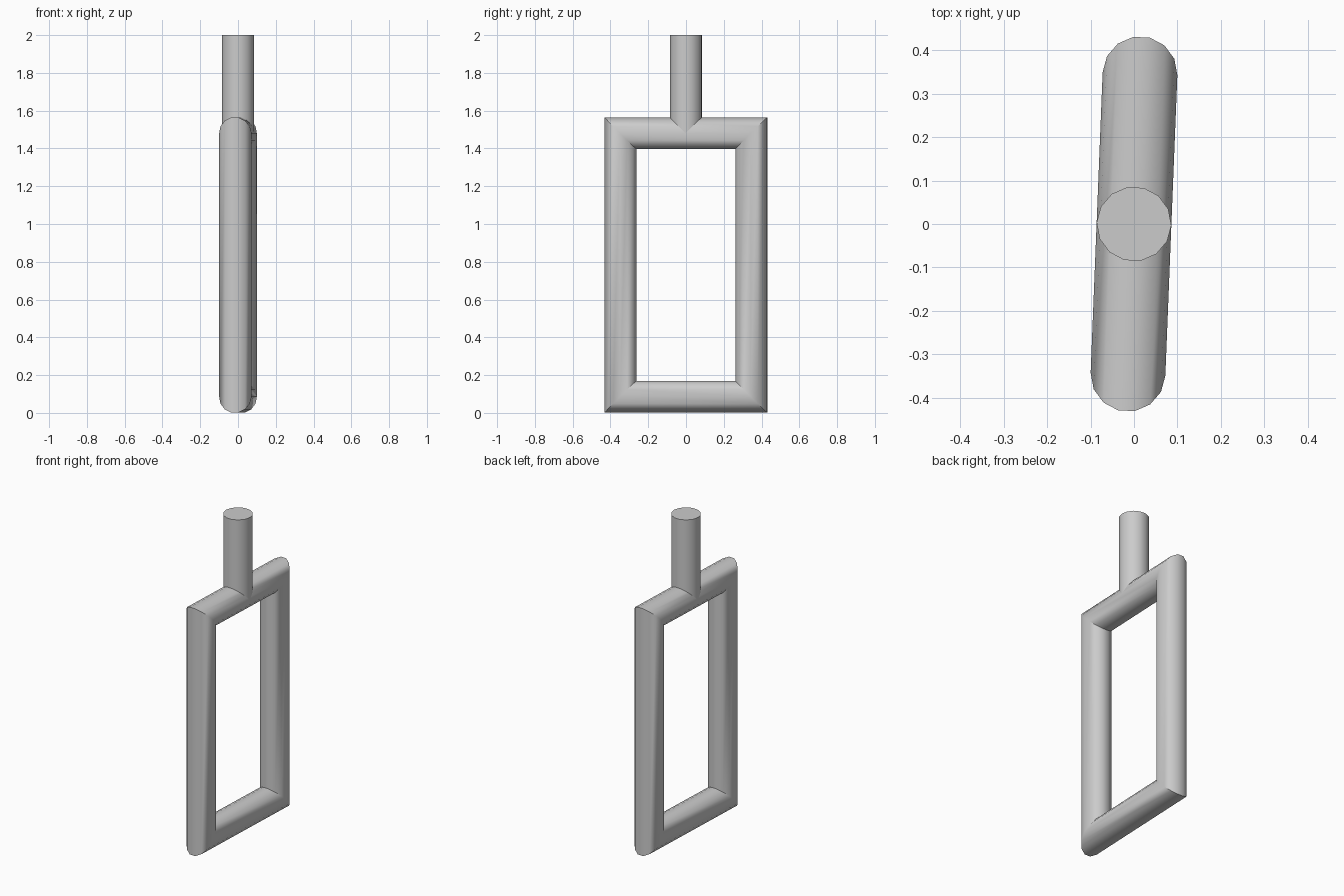
import bpy, bmesh
from math import cos, sin, pi, radians

cube = bpy.data.objects.get("Cube")
if cube:
    bpy.data.objects.remove(cube)

RADIUS = 0.086
SIDES = 14
HALF_WIDTH = 0.346           # tube centre line, across
LOW, HIGH = RADIUS, 1.48     # tube centre line, bottom and top bars
TOP = 2.0
TURN = -0.04                 # slight twist about the vertical

grey = bpy.data.materials.new("plain grey")
grey.use_nodes = True
colour = (0.6, 0.6, 0.6, 1)
grey.diffuse_color = colour
grey.node_tree.nodes["Principled BSDF"].inputs["Base Color"].default_value = colour


def finish(name, bm):
    bmesh.ops.recalc_face_normals(bm, faces=bm.faces)
    mesh = bpy.data.meshes.new(name)
    bm.to_mesh(mesh)
    bm.free()
    mesh.materials.append(grey)
    obj = bpy.data.objects.new(name, mesh)
    bpy.context.collection.objects.link(obj)
    obj.rotation_euler.z = TURN
    bpy.ops.object.select_all(action="DESELECT")
    obj.select_set(True)
    bpy.context.view_layer.objects.active = obj
    bpy.ops.object.shade_smooth_by_angle(angle=radians(32))
    return obj


def circle():
    return [(RADIUS * cos(2 * pi * i / SIDES), RADIUS * sin(2 * pi * i / SIDES))
            for i in range(SIDES)]


def bridge(bm, a, b):
    for i in range(SIDES):
        j = (i + 1) % SIDES
        bm.faces.new((a[i], a[j], b[j], b[i]))


# Rectangular tube frame with mitred corners
bm = bmesh.new()
rings = []
for sy, sz in ((-1, -1), (1, -1), (1, 1), (-1, 1)):
    z = HIGH if sz > 0 else LOW
    rings.append([bm.verts.new((x, sy * (HALF_WIDTH + out), z + sz * out))
                  for x, out in circle()])
for k in range(4):
    bridge(bm, rings[k], rings[(k + 1) % 4])
finish("tube_frame", bm)

# Upright post on the top bar
bm = bmesh.new()
bottom, top = [[bm.verts.new((x, y, z)) for x, y in circle()] for z in (HIGH, TOP)]
bridge(bm, bottom, top)
bm.faces.new(bottom)
bm.faces.new(top)
finish("post", bm)
